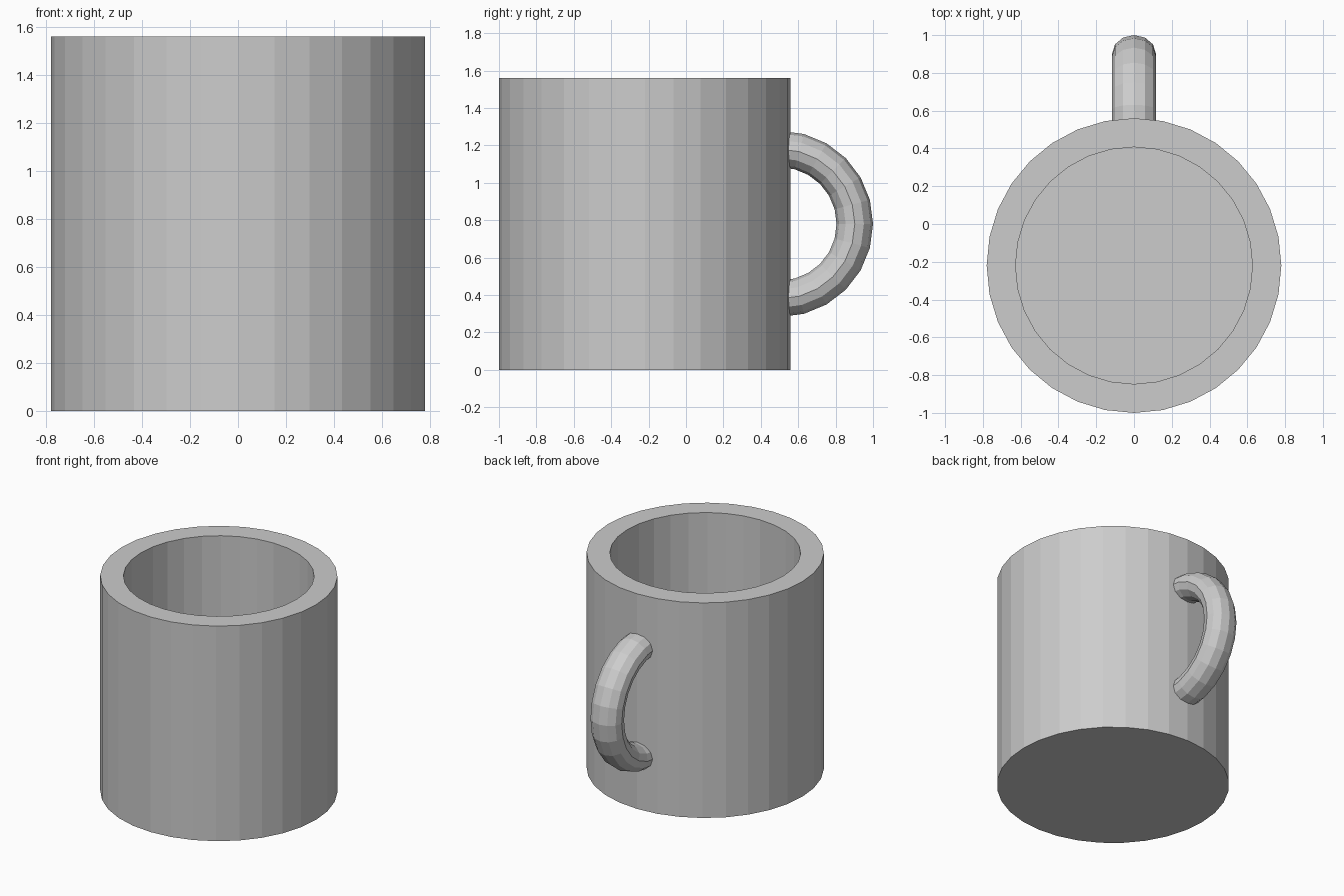
import bpy
import bmesh
from math import sin, cos, pi

cube = bpy.data.objects.get("Cube")
if cube:
    bpy.data.objects.remove(cube, do_unlink=True)

grey = bpy.data.materials.new("plain grey")
grey.use_nodes = True
colour = (0.604, 0.604, 0.604, 1)
grey.diffuse_color = colour
grey.node_tree.nodes["Principled BSDF"].inputs["Base Color"].default_value = colour

RADIUS, HEIGHT, CENTRE_Y = 0.78, 1.56, -0.22
INNER_RADIUS, FLOOR = 0.627, 0.15


def loft(name, rings):
    """Skin a list of point rings and cap both ends."""
    bm = bmesh.new()
    loops = [[bm.verts.new(p) for p in ring] for ring in rings]
    n = len(loops[0])
    for a, b in zip(loops, loops[1:]):
        for i in range(n):
            j = (i + 1) % n
            bm.faces.new((a[i], a[j], b[j], b[i]))
    bm.faces.new(loops[0])
    bm.faces.new(loops[-1])
    bmesh.ops.recalc_face_normals(bm, faces=bm.faces)
    mesh = bpy.data.meshes.new(name)
    bm.to_mesh(mesh)
    bm.free()
    mesh.materials.append(grey)
    obj = bpy.data.objects.new(name, mesh)
    bpy.context.collection.objects.link(obj)
    return obj


def circle(radius, z, sides=32):
    turns = [2 * pi * i / sides for i in range(sides)]
    return [(radius * cos(t), CENTRE_Y + radius * sin(t), z) for t in turns]


def handle_ring(angle, sides=12):
    """Oval cross-section of the handle at an angle around its arc."""
    ring = []
    for i in range(sides):
        t = 2 * pi * i / sides
        r = 0.4 + 0.0975 * cos(t)
        ring.append((0.116 * sin(t), 0.5025 + r * cos(angle), HEIGHT / 2 + r * sin(angle)))
    return ring


# Hollow cup: outside wall, rim, inside wall, floor
loft("cup_body", [circle(RADIUS, 0), circle(RADIUS, HEIGHT),
                  circle(INNER_RADIUS, HEIGHT), circle(INNER_RADIUS, FLOOR)])

# Half-ring handle, its ends buried in the wall
loft("handle", [handle_ring(-pi / 2 + pi * k / 12) for k in range(13)])
